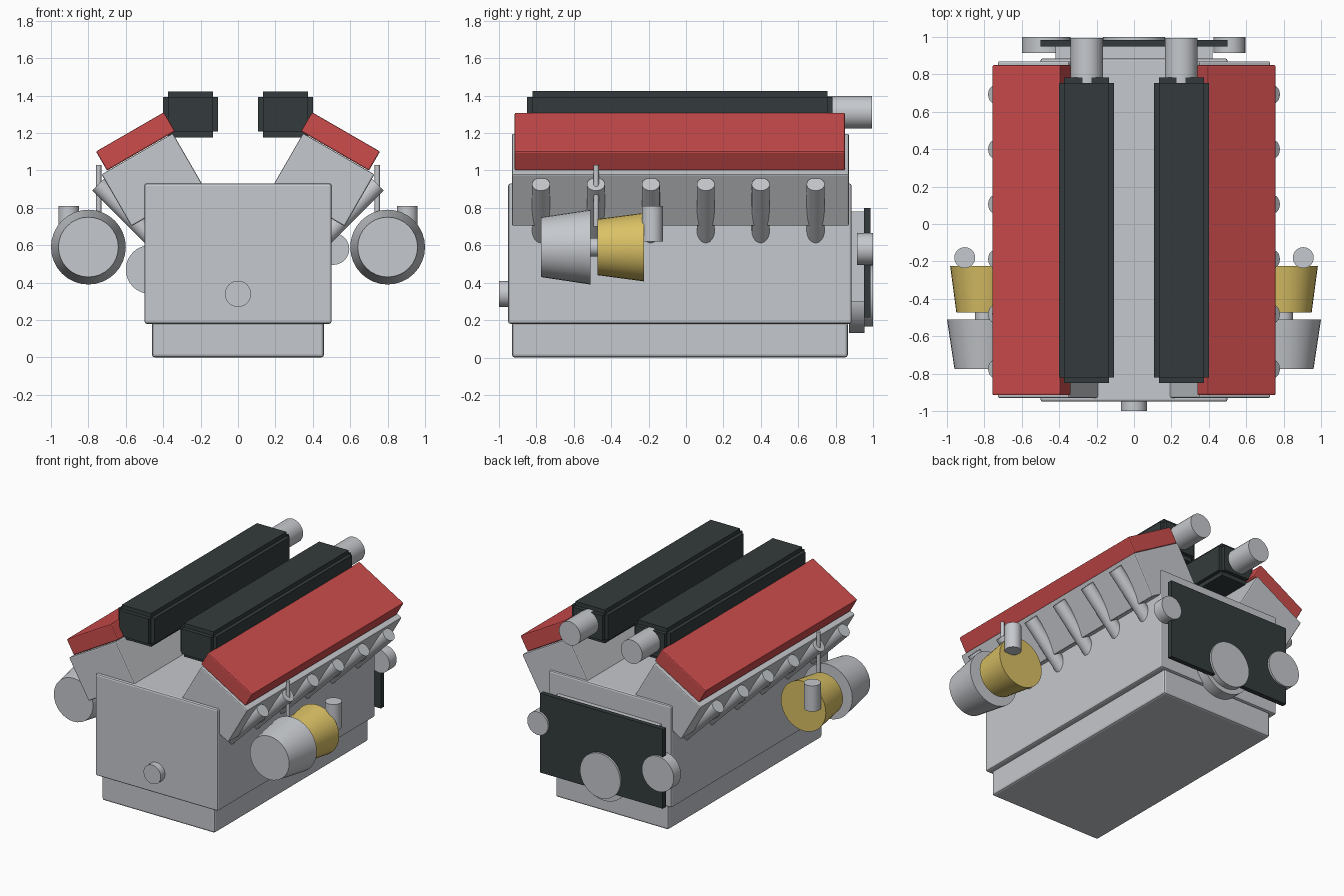
import bpy, math
from mathutils import Vector

if "Cube" in bpy.data.objects:
    bpy.data.objects.remove(bpy.data.objects["Cube"])


def material(name, rgb):
    m = bpy.data.materials.new(name)
    m.diffuse_color = (*rgb, 1)
    m.use_nodes = True
    m.node_tree.nodes["Principled BSDF"].inputs["Base Color"].default_value = m.diffuse_color
    return m


GREY = material("cast_grey", (0.56, 0.58, 0.61))
RED = material("cover_red", (0.61, 0.073, 0.073))
DARK = material("carbon_dark", (0.034, 0.044, 0.045))
GOLD = material("turbine_gold", (0.70, 0.53, 0.13))


def box(name, centre, size, mat, bevel=0.0, tilt=0.0):
    bpy.ops.mesh.primitive_cube_add(size=1, location=centre, rotation=(0, tilt, 0))
    o = bpy.context.object
    o.name = name
    o.scale = size
    bpy.ops.object.transform_apply(location=False, rotation=False, scale=True)
    o.data.materials.append(mat)
    if bevel:
        b = o.modifiers.new("bevel", "BEVEL")
        b.width = bevel
        b.segments = 2
    return o


def span(name, lo, hi, mat, bevel=0.0):
    lo, hi = Vector(lo), Vector(hi)
    return box(name, (lo + hi) / 2, hi - lo, mat, bevel)


def tube(name, start, end, r1, r2, mat, sides=32):
    a, b = Vector(start), Vector(end)
    d = b - a
    bpy.ops.mesh.primitive_cone_add(vertices=sides, radius1=r1, radius2=r2,
                                    depth=d.length, location=(a + b) / 2)
    o = bpy.context.object
    o.name = name
    o.rotation_euler = d.to_track_quat('Z', 'Y').to_euler()
    o.data.materials.append(mat)
    bpy.ops.object.shade_smooth_by_angle(angle=math.radians(35))
    return o


# Crankcase, oil pan and crank nose
span("engine_block", (-0.5, -0.95, 0.18), (0.5, 0.885, 0.93), GREY, 0.012)
span("oil_pan", (-0.46, -0.93, 0.0), (0.46, 0.865, 0.19), GREY, 0.015)
tube("crank_nose", (0, -1.0, 0.34), (0, -0.93, 0.34), 0.07, 0.07, GREY)

# Rear accessory drive
tube("flywheel", (0, 0.87, 0.33), (0, 0.955, 0.33), 0.2, 0.2, GREY, 48)
span("rear_spacer", (-0.42, 0.87, 0.3), (0.42, 0.955, 0.78), GREY)
span("rear_plate", (-0.5, 0.95, 0.215), (0.5, 0.985, 0.80), DARK)
for name, x, z, r in (("crank_pulley", 0, 0.33, 0.165),
                      ("large_pulley", -0.47, 0.47, 0.13),
                      ("small_pulley", 0.51, 0.58, 0.085)):
    tube(name, (x, 0.915, z), (x, 1.0, z), r, r, GREY)

for side, s in (("right", 1), ("left", -1)):
    tilt = s * math.radians(30)

    # Cylinder head and valve cover
    box(f"{side}_cylinder_head", (s * 0.459, -0.03, 0.95), (0.44, 1.8, 0.32), GREY, 0.008, tilt)
    box(f"{side}_valve_cover", (s * 0.548, -0.033, 1.155), (0.42, 1.765, 0.118), RED, 0.008, tilt)

    # Exhaust runners
    for i in range(6):
        y = -0.775 + i * 0.2935
        tube(f"{side}_exhaust_runner_{i + 1}", (s * 0.39, y, 0.57), (s * 0.746, y, 0.926),
             0.048, 0.048, GREY, 24)

    # Intake plenum with stepped edges
    c = (s * 0.2535, -0.033, 1.30)
    for part, size in (("width", (0.294, 1.576, 0.186)),
                       ("height", (0.24, 1.576, 0.246)),
                       ("length", (0.24, 1.634, 0.186))):
        box(f"{side}_plenum_{part}", c, size, DARK)

    # Throttle pipe
    tube(f"{side}_throttle_pipe", (s * 0.252, 0.74, 1.31), (s * 0.252, 0.995, 1.31),
         0.087, 0.087, GREY)

    # Turbocharger: compressor, shaft, turbine, outlet and oil line
    tube(f"{side}_compressor", (s * 0.8, -0.775, 0.59), (s * 0.8, -0.51, 0.59), 0.16, 0.2, GREY)
    tube(f"{side}_turbo_shaft", (s * 0.8, -0.52, 0.59), (s * 0.8, -0.46, 0.59), 0.05, 0.05, GREY)
    tube(f"{side}_turbine", (s * 0.8, -0.472, 0.59), (s * 0.8, -0.225, 0.59), 0.15, 0.183, GOLD)
    tube(f"{side}_turbo_outlet", (s * 0.905, -0.18, 0.62), (s * 0.905, -0.18, 0.81),
         0.056, 0.056, GREY)
    tube(f"{side}_oil_line", (s * 0.745, -0.48, 0.70), (s * 0.745, -0.48, 1.03),
         0.014, 0.014, GREY, 12)
